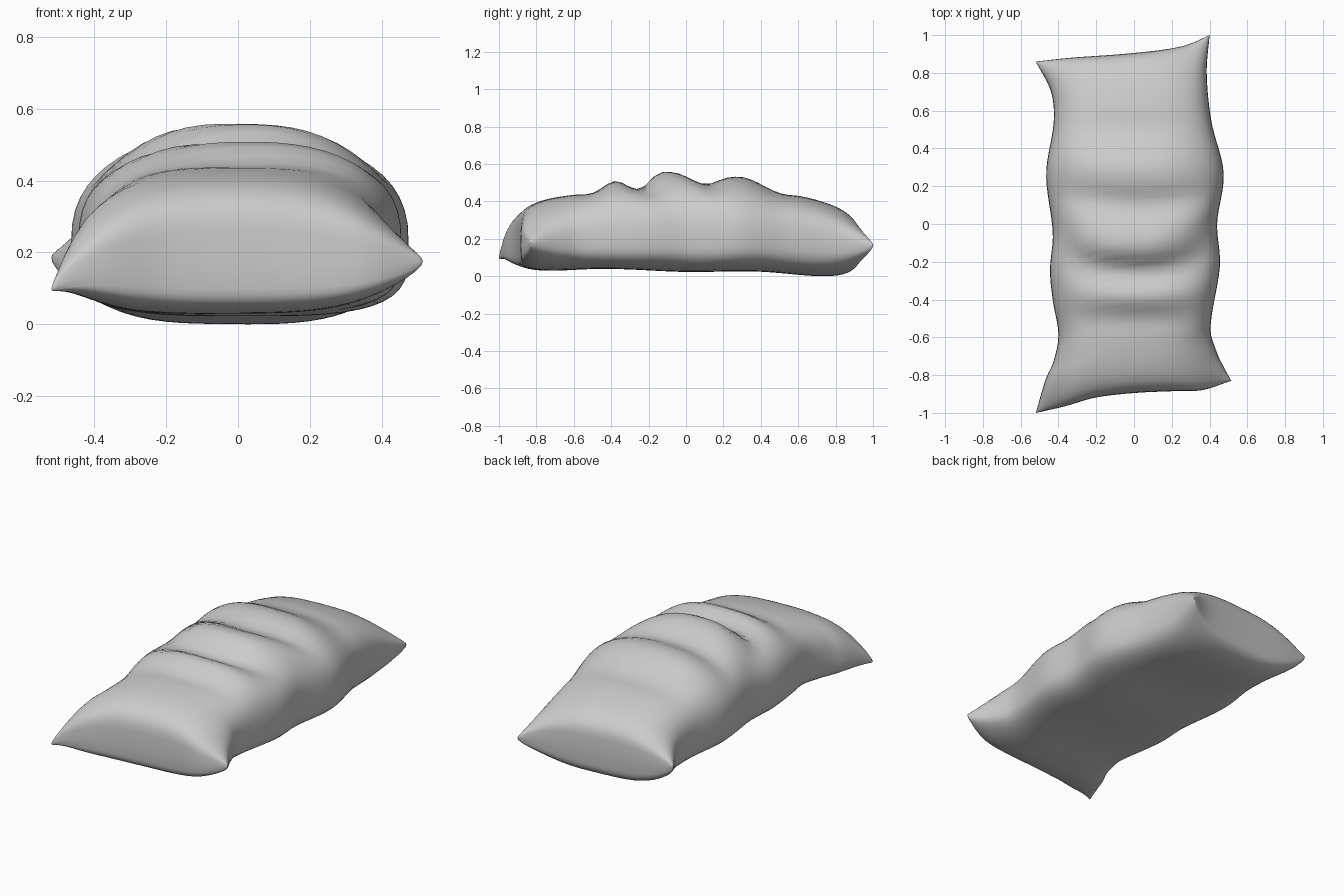
import bpy, bmesh, math

if "Cube" in bpy.data.objects:
    bpy.data.objects.remove(bpy.data.objects["Cube"])

# Outline of the pillow seam (u runs across, v runs along, both -1..1)
LEFT = [(-1, -.52), (-.8, -.465), (-.72, -.43), (-.56, -.40), (-.36, -.43), (-.19, -.445),
        (.02, -.43), (.36, -.465), (.66, -.425), (.83, -.44), (1, -.52)]
RIGHT = [(-1, .515), (-.91, .47), (-.84, .44), (-.7, .405), (-.33, .455), (-.09, .44),
         (.2, .475), (.5, .41), (.78, .385), (1, .40)]
FRONT = [(-1, -1), (-.7, -.965), (-.4, -.92), (0, -.895), (.4, -.885), (.7, -.88), (1, -.83)]
BACK = [(-1, .86), (-.6, .88), (0, .90), (.5, .925), (.75, .95), (1, 1)]
# Heights of the folded top and the resting underside along y
TOP = [(-1, .41), (-.84, .43), (-.6, .445), (-.5, .45), (-.38, .512), (-.25, .468), (-.15, .552),
       (-.05, .555), (.1, .495), (.22, .53), (.32, .53), (.5, .45), (.62, .437), (.78, .41),
       (.88, .39), (1, .37)]
BOTTOM = [(-1, .01), (-.8, .018), (-.45, .042), (0, .026), (.4, .027), (.8, -.014), (1, -.02)]


def curve(pts, x):
    """Smooth Hermite curve through the given points."""
    x = min(max(x, pts[0][0]), pts[-1][0])
    i = 0
    while i < len(pts) - 2 and x > pts[i + 1][0]:
        i += 1

    def slope(k):
        a, b = pts[max(k - 1, 0)], pts[min(k + 1, len(pts) - 1)]
        return (b[1] - a[1]) / (b[0] - a[0])

    (x0, y0), (x1, y1) = pts[i], pts[i + 1]
    h = x1 - x0
    t = (x - x0) / h
    return ((2*t**3 - 3*t*t + 1) * y0 + (t**3 - 2*t*t + t) * h * slope(i)
            + (3*t*t - 2*t**3) * y1 + (t**3 - t*t) * h * slope(i + 1))


def dome(w, p):
    return max(0, 1 - abs(w) ** p) ** (1 / p)


def point(u, v, side):
    s, t = (u + 1) / 2, (v + 1) / 2
    x = curve(LEFT, v) * (1 - s) + curve(RIGHT, v) * s
    y = curve(FRONT, u) * (1 - t) + curve(BACK, u) * t
    # seam height, drifting to each corner's own height
    corner = (.10 * (1-s) + .18 * s) * (1-t) + (.19 * (1-s) + .17 * s) * t
    k = abs(u * v) ** 4
    seam = (.22 - .05 * v ** 4) * (1 - k) + corner * k
    pinch = 1 - .6 * abs(u) ** 3 * abs(v) ** 6
    if side > 0:
        # folds sag towards the front in the middle and fade out at the sides
        yy = y - .15 * u * u * math.exp(-((y + .05) / .25) ** 2)
        fade = abs(u) ** 2.5
        top = curve(TOP, yy) * (1 - fade) + (.505 - .12 * y * y) * fade
        z = seam + (top - seam) * dome(u, 2.7) * dome(v, 5) * pinch
    else:
        z = seam + (curve(BOTTOM, y) - seam) * dome(u, 3.6) * dome(v, 6) * pinch
    return x, y, z


# Stuffed bag: top and bottom sheets joined along the seam
NU, NV = 28, 64
bm = bmesh.new()
for side in (1, -1):
    rows = [[bm.verts.new(point(math.sin(math.pi * (i / NU - .5)),
                                math.sin(math.pi * (j / NV - .5)), side))
             for i in range(NU + 1)] for j in range(NV + 1)]
    for j in range(NV):
        for i in range(NU):
            f = [rows[j][i], rows[j][i+1], rows[j+1][i+1], rows[j+1][i]]
            bm.faces.new(f if side > 0 else f[::-1])
bmesh.ops.remove_doubles(bm, verts=bm.verts, dist=.0004)
bmesh.ops.recalc_face_normals(bm, faces=bm.faces)
# rest the bag on the ground
low = min(v.co.z for v in bm.verts)
for v in bm.verts:
    v.co.z -= low
for f in bm.faces:
    f.smooth = True
mesh = bpy.data.meshes.new("stuffed_bag")
bm.to_mesh(mesh)
bm.free()
bag = bpy.data.objects.new("stuffed_bag", mesh)
bpy.context.collection.objects.link(bag)
